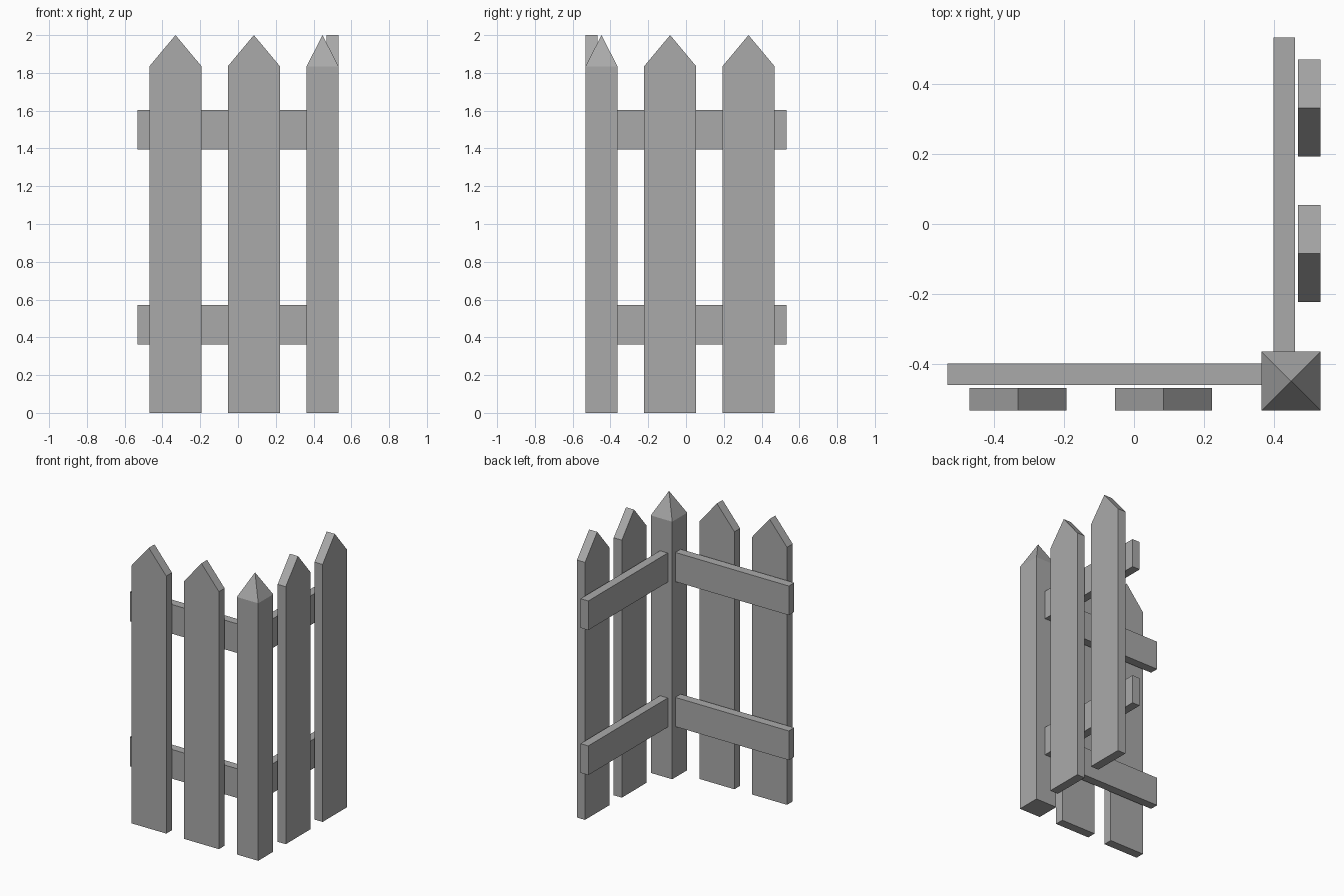
import bpy
import bmesh
from mathutils import Matrix, Vector

if "Cube" in bpy.data.objects:
    bpy.data.objects.remove(bpy.data.objects["Cube"], do_unlink=True)

TOP, SHOULDER = 2.0, 1.835
PICKET_W, THICK = 0.276, 0.064
OUTER, RAIL_END, RAIL_BACK = 0.532, 0.37, 0.398

grey = bpy.data.materials.new("weathered grey")
grey.use_nodes = True
colour = (0.4, 0.4, 0.4, 1)
grey.diffuse_color = colour
grey.node_tree.nodes["Principled BSDF"].inputs["Base Color"].default_value = colour

# Swaps the front fence run onto the left side: (x, y) -> (-y, -x)
TO_SIDE = Matrix(((0, -1, 0, 0), (-1, 0, 0, 0), (0, 0, 1, 0), (0, 0, 0, 1)))


def finish(name, bm, side=False):
    if side:
        bm.transform(TO_SIDE)
    bmesh.ops.recalc_face_normals(bm, faces=bm.faces)
    mesh = bpy.data.meshes.new(name)
    bm.to_mesh(mesh)
    bm.free()
    mesh.materials.append(grey)
    obj = bpy.data.objects.new(name, mesh)
    bpy.context.collection.objects.link(obj)


def box(lo, hi):
    bm = bmesh.new()
    bmesh.ops.create_cube(bm, size=1)
    lo, hi = Vector(lo), Vector(hi)
    bm.transform(Matrix.Translation((lo + hi) / 2) @ Matrix.Diagonal((hi - lo).to_4d()))
    return bm


def picket(name, x, side):
    # Pointed board outline pushed back by its thickness
    h = PICKET_W / 2
    outline = [(x - h, 0), (x + h, 0), (x + h, SHOULDER), (x, TOP), (x - h, SHOULDER)]
    bm = bmesh.new()
    face = bm.faces.new([bm.verts.new((px, -OUTER, pz)) for px, pz in outline])
    ext = bmesh.ops.extrude_face_region(bm, geom=[face])
    verts = [g for g in ext["geom"] if isinstance(g, bmesh.types.BMVert)]
    bmesh.ops.translate(bm, verts=verts, vec=(0, THICK, 0))
    finish(name, bm, side)


# Two matching fence runs meeting at the corner
for run, side in (("front", False), ("side", True)):
    for label, x in (("outer", -0.331), ("inner", 0.084)):
        picket(f"{run}_{label}_picket", x, side)
    for label, z in (("lower", 0.362), ("upper", 1.395)):
        rail = box((-OUTER, -RAIL_BACK - 0.061, z), (RAIL_END, -RAIL_BACK, z + 0.208))
        finish(f"{run}_{label}_rail", rail, side)

# Square corner post with a pyramid point
post = box((0.363, -OUTER, 0), (OUTER, -0.363, SHOULDER))
cap = max(post.faces, key=lambda f: f.calc_center_median().z)
tip = bmesh.ops.poke(post, faces=[cap])["verts"][0]
tip.co.z = TOP
finish("corner_post", post)
